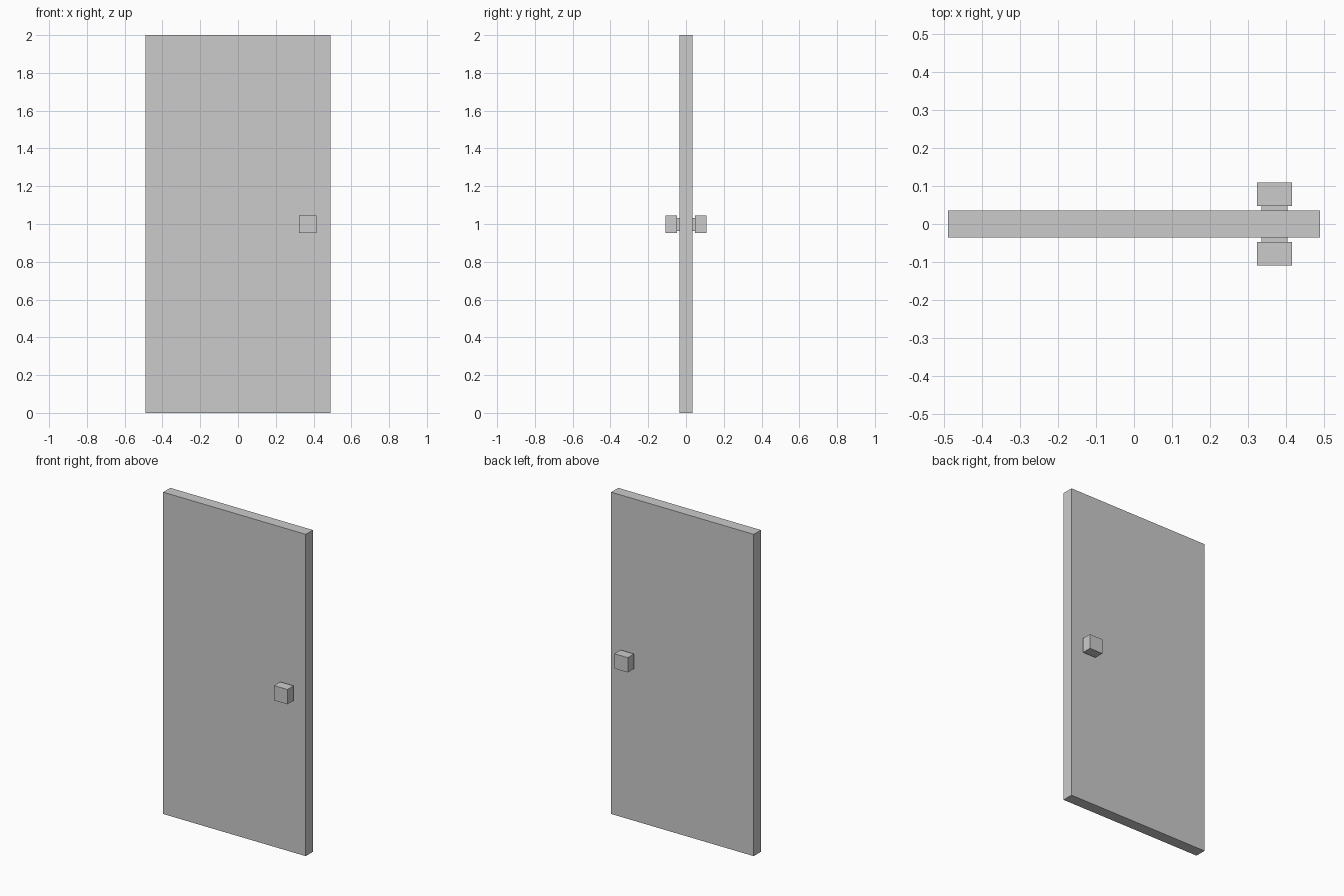
import bpy

if "Cube" in bpy.data.objects:
    bpy.data.objects.remove(bpy.data.objects["Cube"])


def box(name, lo, hi):
    size = [b - a for a, b in zip(lo, hi)]
    centre = [(a + b) / 2 for a, b in zip(lo, hi)]
    bpy.ops.mesh.primitive_cube_add(size=1, location=centre)
    obj = bpy.context.object
    obj.name = name
    obj.scale = size
    bpy.ops.object.transform_apply(location=False, rotation=False, scale=True)
    return obj


# Door slab
T = 0.035
box("door_panel", (-0.49, -T, 0), (0.49, T, 2))

# Square knob and its neck on each face
KX, KZ = 0.37, 0.998
for side, s in (("front", -1), ("back", 1)):
    for part, half, y0, y1 in (("neck", 0.034, T, 0.048),
                               ("knob", 0.046, 0.048, 0.109)):
        near, far = sorted((s * y0, s * y1))
        box(f"{side}_{part}", (KX - half, near, KZ - half),
            (KX + half, far, KZ + half))
